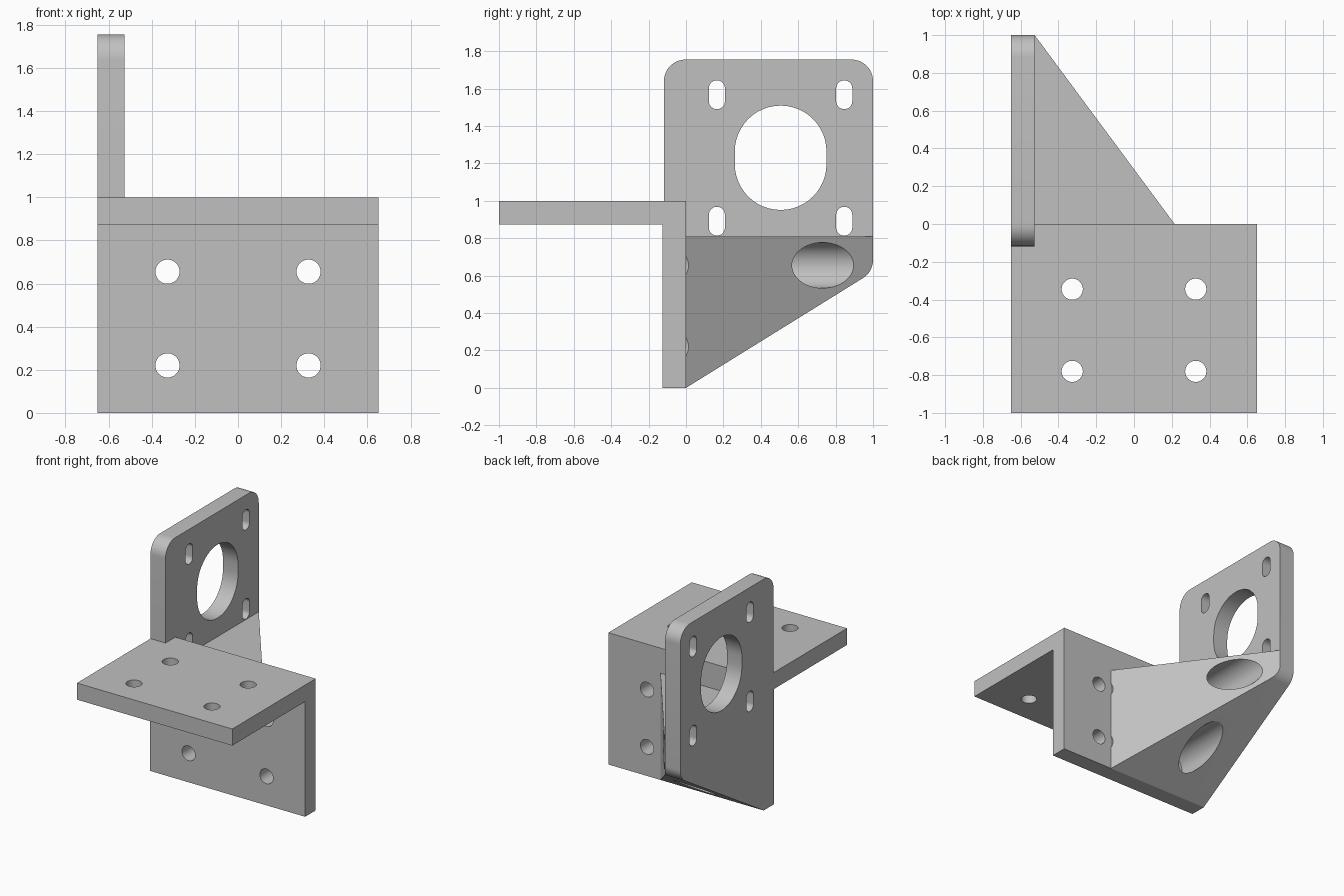
import bpy, bmesh, math
from mathutils import Vector

cube = bpy.data.objects.get("Cube")
if cube:
    bpy.data.objects.remove(cube, do_unlink=True)

metal = bpy.data.materials.new("plain_grey")
metal.use_nodes = True
GREY = (0.53, 0.53, 0.53, 1)
metal.diffuse_color = GREY
metal.node_tree.nodes["Principled BSDF"].inputs["Base Color"].default_value = GREY

# Shared dimensions
HALF = 0.652          # half width of the bracket
T = 0.126             # sheet thickness
INNER = -HALF + T     # inner face of the upright plate
RIB_X = 0.215         # where the rib meets the wall
RIB_TOP = 0.81
SLOPE = 0.62          # height of the sloped underside at y = 1
BOLT_X, BOLT_R, BORE_R = 0.327, 0.056, 0.122
WALL_Z = (0.22, 0.655)
SHELF_Y = (-0.78, -0.345)
AXES = {"x": lambda u, v, w: (w, u, v),
        "y": lambda u, v, w: (u, w, v),
        "z": lambda u, v, w: (u, v, w)}


def rounded(corners, steps=12):
    """Outline from (u, v, radius) corners, with filleted corners."""
    out = []
    for i, (u, v, r) in enumerate(corners):
        p = Vector((u, v))
        if r == 0:
            out.append(p)
            continue
        a = (Vector(corners[i - 1][:2]) - p).normalized()
        b = (Vector(corners[(i + 1) % len(corners)][:2]) - p).normalized()
        half = a.angle(b) / 2
        centre = p + (a + b).normalized() * r / math.sin(half)
        start = p + a * r / math.tan(half) - centre
        end = p + b * r / math.tan(half) - centre
        sweep = start.angle_signed(end)
        for k in range(steps + 1):
            t = -sweep * k / steps
            c, s = math.cos(t), math.sin(t)
            out.append(centre + Vector((c * start.x - s * start.y, s * start.x + c * start.y)))
    return out


def slot(u, v, r, stretch=0.0, n=24):
    """Circle outline, stretched along v into a slot."""
    pts = []
    for side in (0, 1):
        for k in range(n + (1 if stretch else 0)):
            t = math.pi * (side + k / n)
            shift = -stretch if side else stretch
            pts.append(Vector((u + r * math.cos(t), v + r * math.sin(t) + shift)))
    return pts


def prism(name, outline, axis, lo, hi):
    bm = bmesh.new()
    place = AXES[axis]
    face = bm.faces.new([bm.verts.new(place(p[0], p[1], lo)) for p in outline])
    grown = bmesh.ops.extrude_face_region(bm, geom=[face])["geom"]
    move = Vector(place(0, 0, hi - lo))
    bmesh.ops.translate(bm, verts=[g for g in grown if isinstance(g, bmesh.types.BMVert)], vec=move)
    bmesh.ops.recalc_face_normals(bm, faces=bm.faces)
    mesh = bpy.data.meshes.new(name)
    bm.to_mesh(mesh)
    bm.free()
    mesh.materials.append(metal)
    obj = bpy.data.objects.new(name, mesh)
    bpy.context.collection.objects.link(obj)
    return obj


def activate(obj):
    bpy.ops.object.select_all(action="DESELECT")
    obj.select_set(True)
    bpy.context.view_layer.objects.active = obj


def drill(obj, outline, axis, lo, hi):
    cutter = prism("cutter", outline, axis, lo, hi)
    cutter.hide_render = True
    activate(obj)
    mod = obj.modifiers.new("hole", "BOOLEAN")
    mod.operation, mod.solver, mod.object = "DIFFERENCE", "EXACT", cutter
    bpy.ops.object.modifier_apply(modifier=mod.name)
    bpy.data.objects.remove(cutter, do_unlink=True)


def smooth(obj):
    activate(obj)
    bpy.ops.object.shade_smooth_by_angle(angle=math.radians(25))


# Shelf and wall: one L-shaped profile
angle = prism("shelf_and_wall",
              [(0, 0), (0, 1), (-1, 1), (-1, 1 - T), (-T, 1 - T), (-T, 0)],
              "x", -HALF, HALF)
for x in (-BOLT_X, BOLT_X):
    for z in WALL_Z:
        drill(angle, slot(x, z, BOLT_R), "y", -0.3, 0.1)
    for y in SHELF_Y:
        drill(angle, slot(x, y, BOLT_R), "z", 0.8, 1.1)
smooth(angle)

# Upright plate with the large opening and four slots
plate = prism("upright_plate",
              rounded([(0, 0, 0), (1, SLOPE, 0.115), (1, 1.755, 0.115),
                       (-0.118, 1.755, 0.115), (-0.118, 1, 0), (0, 1, 0)]),
              "x", -HALF, INNER)
drill(plate, slot(0.506, 1.23, 0.245, 0.034), "x", -1, 0)
for y in (0.165, 0.846):
    for z in (0.891, 1.567):
        drill(plate, slot(y, z, 0.043, 0.034), "x", -1, 0)
smooth(plate)

# Corner rib: sloped underside, trimmed diagonally
rib = prism("corner_rib",
            rounded([(0, 0, 0), (1, SLOPE, 0.115), (1, RIB_TOP, 0), (0, RIB_TOP, 0)]),
            "x", INNER, RIB_X + 0.1)
bm = bmesh.new()
bm.from_mesh(rib.data)
bmesh.ops.bisect_plane(bm, geom=bm.verts[:] + bm.edges[:] + bm.faces[:],
                       plane_co=(RIB_X, 0, 0), plane_no=(1, RIB_X - INNER, 0),
                       clear_outer=True, dist=1e-5)
bmesh.ops.holes_fill(bm, edges=[e for e in bm.edges if e.is_boundary])
bmesh.ops.recalc_face_normals(bm, faces=bm.faces)
bm.to_mesh(rib.data)
bm.free()

# Tool clearance bores in line with the wall bolts
for x in (-BOLT_X, BOLT_X):
    for z in WALL_Z:
        drill(rib, slot(x, z, BORE_R), "y", -0.1, 1.2)
smooth(rib)
